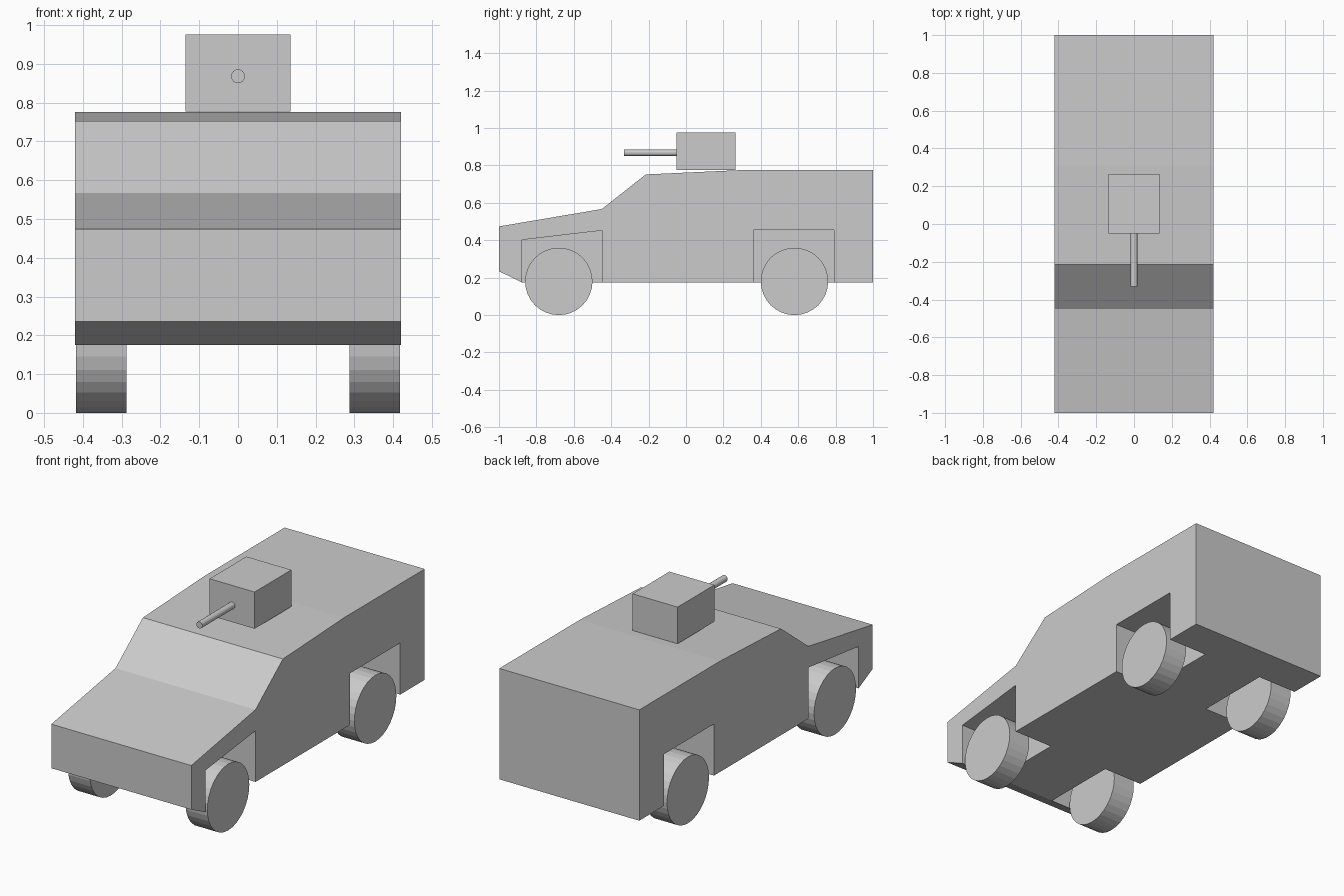
import bpy, bmesh, math

if "Cube" in bpy.data.objects:
    bpy.data.objects.remove(bpy.data.objects["Cube"])


def extrude_profile(name, profile, x0, x1):
    """Closed (y, z) profile extruded across x."""
    bm = bmesh.new()
    face = bm.faces.new([bm.verts.new((x0, y, z)) for y, z in profile])
    ext = bmesh.ops.extrude_face_region(bm, geom=[face])
    moved = [v for v in ext["geom"] if isinstance(v, bmesh.types.BMVert)]
    bmesh.ops.translate(bm, verts=moved, vec=(x1 - x0, 0, 0))
    bmesh.ops.recalc_face_normals(bm, faces=bm.faces)
    mesh = bpy.data.meshes.new(name)
    bm.to_mesh(mesh)
    bm.free()
    obj = bpy.data.objects.new(name, mesh)
    bpy.context.collection.objects.link(obj)
    return obj


def cylinder(name, sides, radius, depth, location, rotation):
    bpy.ops.mesh.primitive_cylinder_add(vertices=sides, radius=radius, depth=depth,
                                        location=location, rotation=rotation)
    bpy.context.object.name = name


# Hull
hull = extrude_profile("hull", [
    (-1, 0.235), (-1, 0.474), (-0.45, 0.567), (-0.215, 0.752),
    (0.31, 0.776), (1, 0.776), (1, 0.175), (-0.879, 0.175)], -0.42, 0.42)

# Wheel wells cut into both sides of the hull
wells = {
    "front": [(-0.878, 0.1), (-0.878, 0.402), (-0.45, 0.452), (-0.45, 0.1)],
    "rear": [(0.36, 0.1), (0.36, 0.455), (0.79, 0.455), (0.79, 0.1)],
}
wheel_y = {"front": -0.68, "rear": 0.58}
for end, profile in wells.items():
    for side, s in (("left", 1), ("right", -1)):
        cutter = extrude_profile(f"{end}_{side}_well_cutter", profile, s * 0.183, s * 0.5)
        cutter.hide_render = True
        cutter.display_type = 'WIRE'
        mod = hull.modifiers.new(f"{end}_{side}_well", 'BOOLEAN')
        mod.operation = 'DIFFERENCE'
        mod.solver = 'EXACT'
        mod.object = cutter
        # Wheel
        cylinder(f"{end}_{side}_wheel", 32, 0.18, 0.131,
                 (s * 0.3525, wheel_y[end], 0.18), (0, math.pi / 2, 0))

# Turret box
bpy.ops.mesh.primitive_cube_add(size=1, location=(0, 0.107, 0.8765))
turret = bpy.context.object
turret.name = "turret"
turret.scale = (0.27, 0.315, 0.199)

# Gun barrel
cylinder("gun_barrel", 16, 0.018, 0.285, (0, -0.1885, 0.868), (math.pi / 2, 0, 0))
